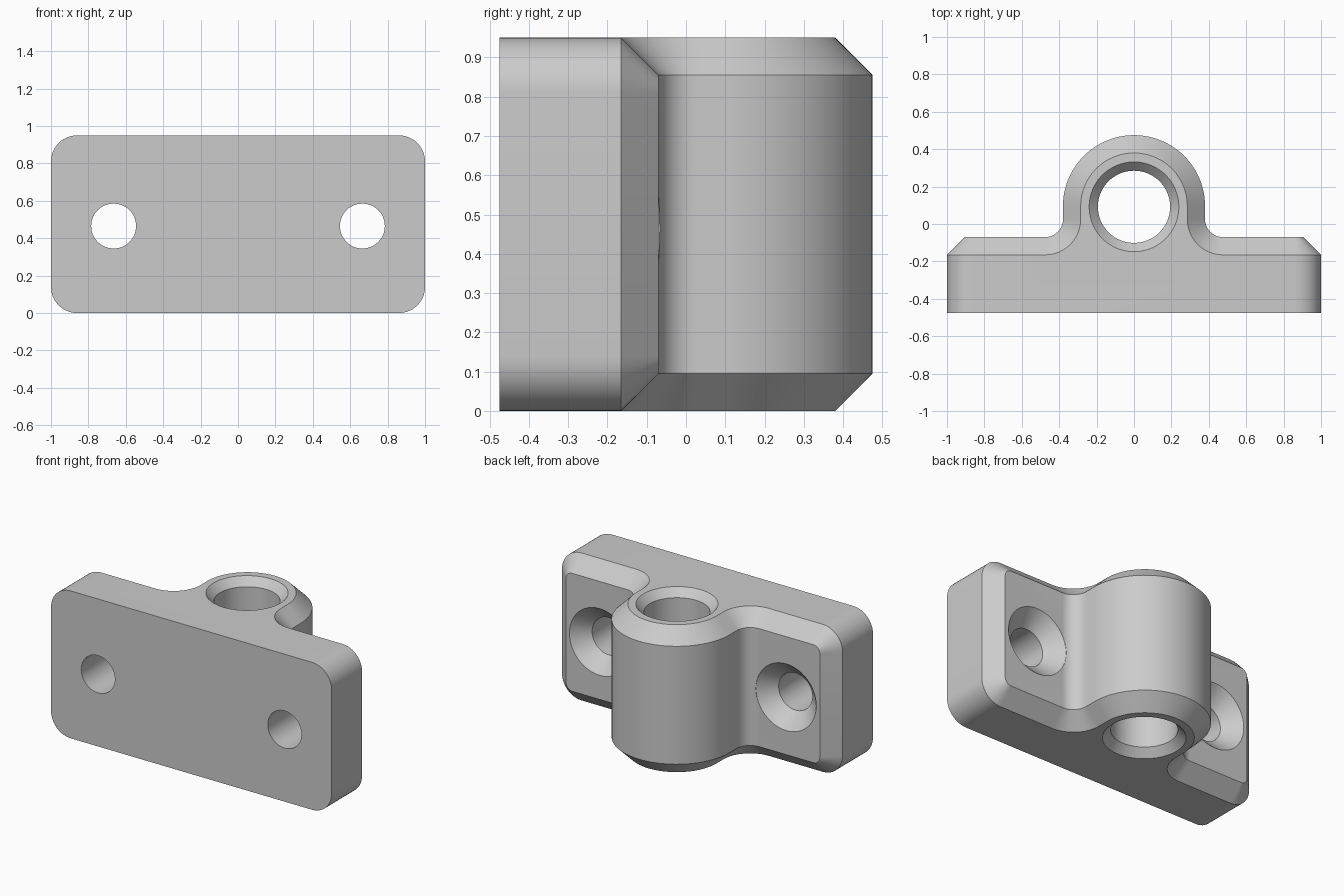
import bpy, bmesh, math
from mathutils import Vector

cube = bpy.data.objects.get("Cube")
if cube:
    bpy.data.objects.remove(cube, do_unlink=True)

HEIGHT, BACK, FACE = 0.95, -0.475, -0.07
CHAMFER = 0.095
BOSS_Y, BOSS_R = 0.095, 0.38

grey = bpy.data.materials.new("plain grey")
grey.use_nodes = True
colour = (0.6, 0.6, 0.6, 1)
grey.diffuse_color = colour
grey.node_tree.nodes["Principled BSDF"].inputs["Base Color"].default_value = colour


def arc(cx, cy, r, start, end, steps):
    angles = [math.radians(start + (end - start) * i / steps) for i in range(steps + 1)]
    return [(cx + r * math.cos(a), cy + r * math.sin(a)) for a in angles]


def loft(name, rings):
    """Skin a stack of equal-length rings and cap both ends."""
    bm = bmesh.new()
    loops = [[bm.verts.new(Vector(p)) for p in ring] for ring in rings]
    n = len(loops[0])
    for a, b in zip(loops, loops[1:]):
        for i in range(n):
            j = (i + 1) % n
            bm.faces.new((a[i], a[j], b[j], b[i]))
    bm.faces.new(loops[0])
    bm.faces.new(loops[-1])
    bmesh.ops.recalc_face_normals(bm, faces=bm.faces)
    mesh = bpy.data.meshes.new(name)
    bm.to_mesh(mesh)
    bm.free()
    mesh.materials.append(grey)
    obj = bpy.data.objects.new(name, mesh)
    bpy.context.collection.objects.link(obj)
    return obj


def combine(target, tool, operation):
    tool.hide_render = True
    mod = target.modifiers.new(operation.lower(), 'BOOLEAN')
    mod.operation, mod.solver, mod.object = operation, 'EXACT', tool
    bpy.context.view_layer.objects.active = target
    bpy.ops.object.modifier_apply(modifier=mod.name)
    bpy.data.objects.remove(tool, do_unlink=True)


def plate_ring(y, inset):
    """Rounded rectangle in the xz plane."""
    r, pts = 0.14 - inset, []
    cx, cz = 1 - 0.14, HEIGHT / 2 - 0.14
    for k, (sx, sz) in enumerate([(1, 1), (-1, 1), (-1, -1), (1, -1)]):
        pts += arc(sx * cx, sz * cz, r, 90 * k, 90 * k + 90, 12)
    return [(x, y, z + HEIGHT / 2) for x, z in pts]


def boss_ring(z, inset):
    """Rounded boss outline with a fillet flaring into the plate on each side."""
    flare, fillet = BOSS_R + CHAMFER, CHAMFER + inset
    side = arc(flare, FACE + CHAMFER, fillet, 270, 180, 12)
    top = arc(0, BOSS_Y, BOSS_R - inset, 0, 180, 48)
    mirrored = [(-x, y) for x, y in reversed(side)]
    outline = [(flare, -0.3)] + side + top + mirrored + [(-flare, -0.3)]
    return [(x, y, z) for x, y in outline]


# Mounting plate with rounded corners and a chamfered face
body = loft("mounting_bracket", [plate_ring(BACK, 0), plate_ring(FACE - CHAMFER, 0),
                                 plate_ring(FACE, CHAMFER)])

# Boss with chamfered ends
boss = loft("boss", [boss_ring(0, CHAMFER), boss_ring(CHAMFER, 0),
                     boss_ring(HEIGHT - CHAMFER, 0), boss_ring(HEIGHT, CHAMFER)])
combine(body, boss, 'UNION')

# Vertical bore, countersunk at both ends
steps = [(-0.05, 0.24), (0, 0.24), (0.05, 0.193)]
steps += [(HEIGHT - z, r) for z, r in reversed(steps)]
bore = loft("bore_cutter", [[(x, y, z) for x, y in arc(0, BOSS_Y - 0.003, r, 0, 354.375, 63)]
                            for z, r in steps])
combine(body, bore, 'DIFFERENCE')

# Countersunk screw holes
for side in (-1, 1):
    levels = [(BACK - 0.1, 0.12), (FACE - CHAMFER, 0.12), (FACE, 0.215), (FACE + 0.1, 0.215)]
    hole = loft("screw_cutter", [[(x, y, z) for x, z in arc(side * 0.665, 0.465, r, 0, 352.5, 47)]
                                 for y, r in levels])
    combine(body, hole, 'DIFFERENCE')

bpy.ops.object.select_all(action='DESELECT')
body.select_set(True)
bpy.context.view_layer.objects.active = body
bpy.ops.object.shade_smooth_by_angle(angle=math.radians(30))
